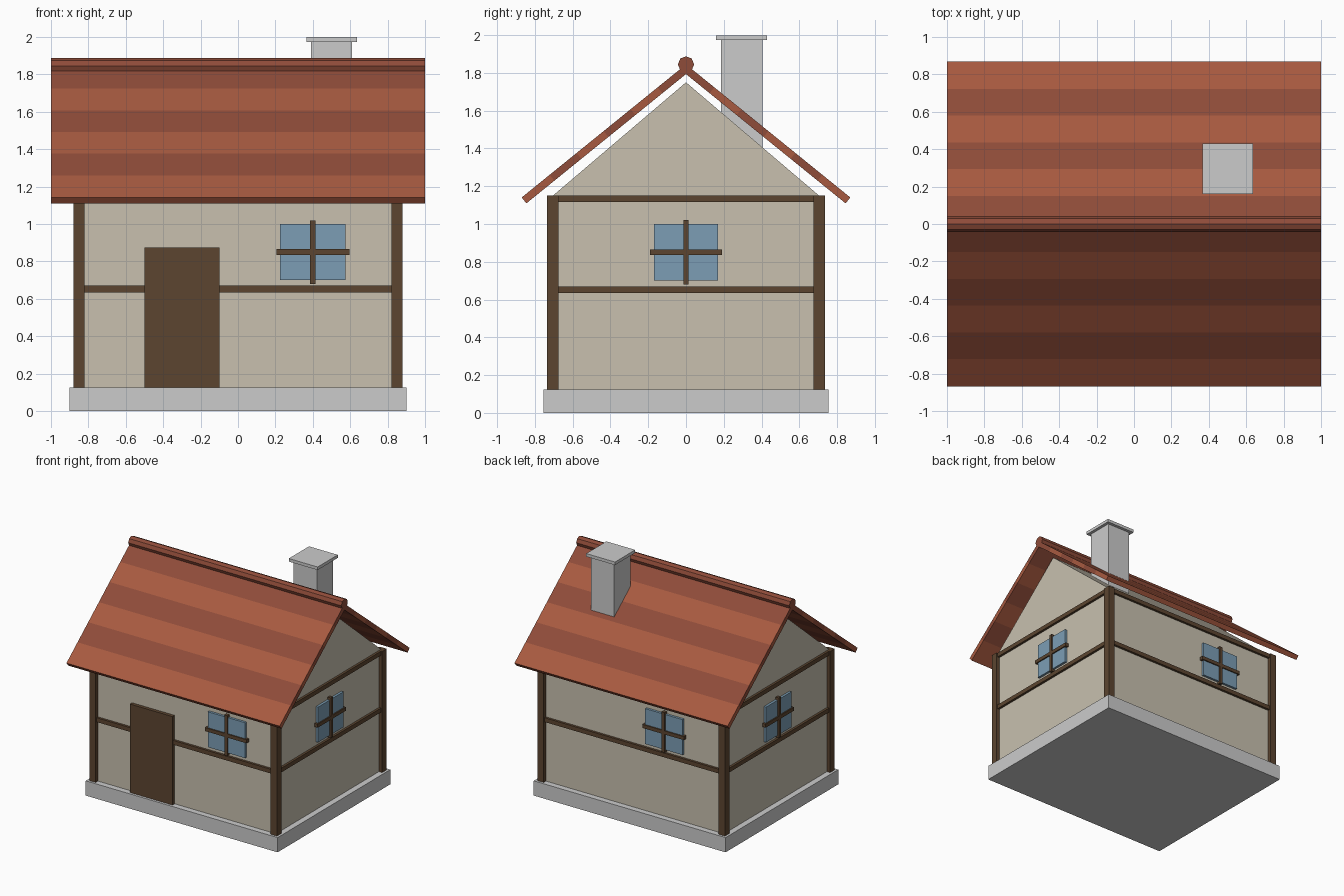
import bpy, bmesh
from math import pi, radians, tan, sin, cos

if "Cube" in bpy.data.objects:
    bpy.data.objects.remove(bpy.data.objects["Cube"])


def material(name, rgb):
    m = bpy.data.materials.new(name)
    m.diffuse_color = (*rgb, 1)
    m.use_nodes = True
    m.node_tree.nodes["Principled BSDF"].inputs["Base Color"].default_value = m.diffuse_color
    return m


PLASTER = material("plaster", (0.58, 0.53, 0.43))
TIMBER = material("timber", (0.107, 0.06, 0.03))
GLASS = material("glass", (0.20, 0.34, 0.46))
TILE_LIGHT = material("tile_light", (0.39, 0.102, 0.051))
TILE_DARK = material("tile_dark", (0.275, 0.072, 0.041))


def finish(name, bm, mat):
    bmesh.ops.recalc_face_normals(bm, faces=bm.faces)
    me = bpy.data.meshes.new(name)
    bm.to_mesh(me)
    bm.free()
    ob = bpy.data.objects.new(name, me)
    bpy.context.collection.objects.link(ob)
    if mat:
        me.materials.append(mat)
    return ob


def box(name, center, size, mat=None):
    bm = bmesh.new()
    bmesh.ops.create_cube(bm, size=1)
    bmesh.ops.scale(bm, vec=size, verts=bm.verts)
    bmesh.ops.translate(bm, vec=center, verts=bm.verts)
    return finish(name, bm, mat)


def extrude_x(name, profile, half, mat):
    """Extrude a (y, z) profile from x = -half to x = half."""
    bm = bmesh.new()
    face = bm.faces.new([bm.verts.new((-half, y, z)) for y, z in profile])
    new = bmesh.ops.extrude_face_region(bm, geom=[face])["geom"]
    verts = [g for g in new if isinstance(g, bmesh.types.BMVert)]
    bmesh.ops.translate(bm, vec=(2 * half, 0, 0), verts=verts)
    return finish(name, bm, mat)


WX, WY, BASE, TOP = 0.85, 0.705, 0.125, 1.15

# Foundation, walls and gable
box("foundation", (0, 0, BASE / 2), (1.8, 1.51, BASE))
box("walls", (0, 0, (BASE + TOP) / 2), (2 * WX, 2 * WY, TOP - BASE), PLASTER)
extrude_x("gable", [(-WY, TOP), (WY, TOP), (0, 1.75)], WX, PLASTER)

# Timber frame: corner posts and horizontal rails
for sx in (-1, 1):
    for sy in (-1, 1):
        box("corner_post", (sx * WX, sy * WY, (BASE + TOP) / 2),
            (0.06, 0.06, TOP - BASE + 0.004), TIMBER)
for label, z in (("middle", 0.652), ("top", 1.134)):
    for s in (-1, 1):
        box(label + "_rail_long", (0, s * WY, z), (2 * WX, 0.04, 0.036), TIMBER)
        box(label + "_rail_short", (s * WX, 0, z), (0.04, 2 * WY, 0.036), TIMBER)

# Door
box("door", (-0.3, -WY, 0.5), (0.4, 0.058, 0.75), TIMBER)


# Windows: glass pane with crossed bars
def window(label, x, y, width, along_x):
    def part(name, w, depth, h, mat):
        size = (w, depth, h) if along_x else (depth, w, h)
        box(label + name, (x, y, 0.85), size, mat)
    part("_window_pane", width, 0.04, 0.30, GLASS)
    part("_window_upright", 0.028, 0.06, 0.34, TIMBER)
    part("_window_crossbar", width + 0.04, 0.06, 0.03, TIMBER)


window("front", 0.4, -WY, 0.35, True)
window("back", -0.3, WY, 0.35, True)
window("right", WX, 0, 0.34, False)
window("left", -WX, 0, 0.34, False)

# Roof slopes made of alternating tile rows
PITCH, RIDGE_Z, THICK = radians(39), 1.845, 0.04
edges = [0.87, 0.722, 0.579, 0.436, 0.293, 0.15, 0.0]
dy, dz = THICK * sin(PITCH), THICK * cos(PITCH)
for side, s in (("front", -1), ("back", 1)):
    for i, (a, b) in enumerate(zip(edges, edges[1:])):
        za, zb = RIDGE_Z - a * tan(PITCH), RIDGE_Z - b * tan(PITCH)
        inner_b = (0, RIDGE_Z - THICK / cos(PITCH)) if b == 0 else (b - dy, zb - dz)
        profile = [(a, za), (b, zb), inner_b, (a - dy, za - dz)]
        extrude_x(side + "_roof_row", [(s * y, z) for y, z in profile], 1.0,
                  TILE_DARK if i % 2 else TILE_LIGHT)

# Octagonal ridge cap
extrude_x("ridge_cap", [(0.043 * sin(k * pi / 4), RIDGE_Z + 0.043 * cos(k * pi / 4))
                        for k in range(8)], 1.0, TILE_DARK)

# Chimney
box("chimney", (0.5, 0.295, 1.64), (0.22, 0.22, 0.68))
box("chimney_cap", (0.5, 0.295, 1.986), (0.27, 0.27, 0.026))
